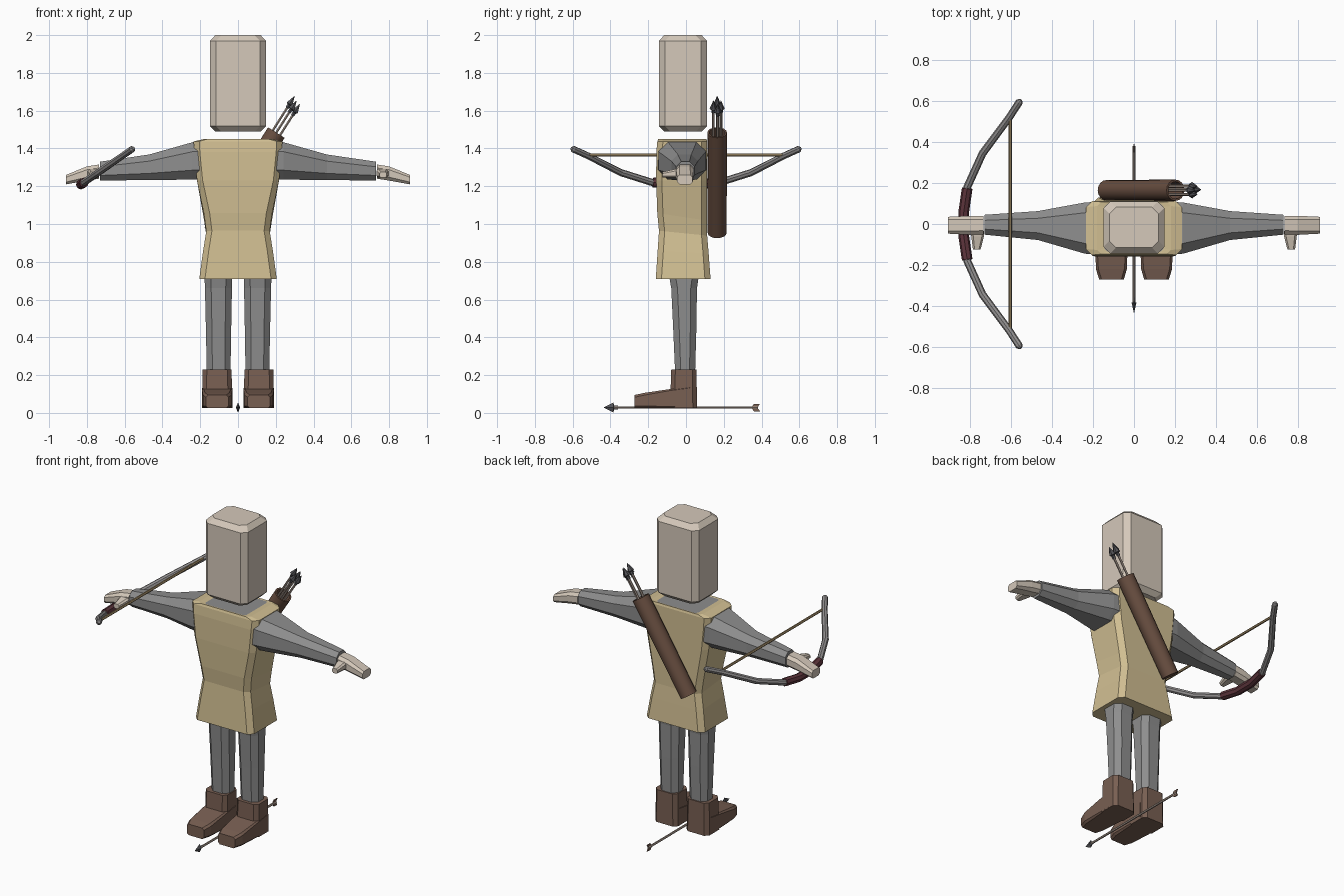
import bpy, bmesh, math
from mathutils import Vector

if "Cube" in bpy.data.objects:
    bpy.data.objects.remove(bpy.data.objects["Cube"])


def material(name, r, g, b):
    m = bpy.data.materials.new(name)
    m.diffuse_color = (r, g, b, 1)
    m.use_nodes = True
    m.node_tree.nodes["Principled BSDF"].inputs["Base Color"].default_value = m.diffuse_color
    return m


SKIN = material("pale skin", 0.66, 0.58, 0.49)
GREY = material("grey cloth", 0.27, 0.27, 0.27)
TUNIC = material("sand tunic", 0.64, 0.52, 0.29)
BOOT = material("boot brown", 0.19, 0.115, 0.085)
QUIVER = material("quiver leather", 0.14, 0.077, 0.052)
GRIP = material("maroon grip", 0.11, 0.035, 0.045)
LIMB = material("bow grey", 0.28, 0.27, 0.27)
STRING = material("tan string", 0.37, 0.27, 0.14)
SHAFT = material("pale wood", 0.42, 0.34, 0.29)
STEEL = material("dark steel", 0.085, 0.085, 0.095)


def loft(name, rings, mats, closed=False):
    """Skin a list of equal-length point rings, capped unless closed on itself."""
    bm = bmesh.new()
    vs = [[bm.verts.new(p) for p in r] for r in rings]
    n = len(vs[0])
    for a, b in zip(vs, vs[1:]):
        for i in range(n):
            bm.faces.new((a[i], a[(i + 1) % n], b[(i + 1) % n], b[i]))
    bm.faces.new(vs[0])
    cap = bm.faces.new(vs[-1])
    if len(mats) > 1:
        cap.material_index = 1
    bmesh.ops.recalc_face_normals(bm, faces=bm.faces)
    me = bpy.data.meshes.new(name)
    bm.to_mesh(me)
    bm.free()
    ob = bpy.data.objects.new(name, me)
    for m in mats:
        me.materials.append(m)
    bpy.context.collection.objects.link(ob)
    return ob


def octo(a0, a1, b0, b1, c):
    """Rectangle with chamfered corners, as 2D points."""
    return [(a0 + c, b0), (a1 - c, b0), (a1, b0 + c), (a1, b1 - c),
            (a1 - c, b1), (a0 + c, b1), (a0, b1 - c), (a0, b0 + c)]


def tube(name, pts, radii, mat, sides=8, axis=None):
    """Round section swept along a path."""
    pts = [Vector(p) for p in pts]
    rings = []
    for i, p in enumerate(pts):
        t = axis or (pts[min(i + 1, len(pts) - 1)] - pts[max(i - 1, 0)])
        t = t.normalized()
        u = t.cross(Vector((0, 0, 1))).normalized()
        v = t.cross(u)
        rings.append([p + radii[i] * (math.cos(k) * u + math.sin(k) * v)
                      for k in (2 * math.pi * j / sides for j in range(sides))])
    return loft(name, rings, [mat])


def arrow(name, tail, tip, head_r=0.02):
    tail, tip = Vector(tail), Vector(tip)
    d = (tip - tail).normalized()
    tube(name + "_shaft", [tail, tip - d * 0.05], [0.007] * 2, SHAFT, 6)
    return tube(name + "_head",
                [tip - d * 0.075, tip - d * 0.055, tip - d * 0.05, tip],
                [0.01, 0.011, head_r, 0.001], STEEL, 4 if head_r > 0.02 else 6)


# Head: chamfered block
loft("head", [[(x, y, z) for x, y in octo(-.148 + i, .148 - i, -.143 + i, .111 - i, .032)]
              for z, i in ((1.49, .028), (1.518, 0), (1.97, 0), (2.0, .028))], [SKIN])

# Tunic: z, half width, front, back, chamfer, slope; grey neckline cap
loft("tunic", [[(x, y, z - k * y) for x, y in octo(-w, w, f, b, c)]
               for z, w, f, b, c, k in (
                   (.71, .205, -.16, .13, .03, 0),
                   (.85, .185, -.15, .12, .03, .05),
                   (.95, .168, -.143, .112, .03, .1),
                   (1.035, .18, -.152, .112, .03, .15),
                   (1.23, .217, -.158, .112, .03, 0),
                   (1.38, .232, -.157, .112, .03, 0),
                   (1.437, .235, -.152, .112, .03, 0),
                   (1.45, .18, -.147, .108, .02, 0),
                   (1.448, .145, -.135, .098, .015, 0))], [TUNIC, GREY])

for side, s in (("left", 1), ("right", -1)):
    # Sleeve
    loft(side + "_arm", [[(s * x, y, z) for y, z in octo(*r)] for x, *r in (
        (.19, -.148, .108, 1.235, 1.437, .05),
        (.24, -.145, .105, 1.235, 1.433, .05),
        (.47, -.078, .063, 1.233, 1.368, .035),
        (.73, -.052, .045, 1.23, 1.33, .027))], [GREY])
    # Hand and thumb
    loft(side + "_hand", [[(s * x, y, z) for y, z in octo(*r)] for x, *r in (
        (.735, -.05, .04, 1.24, 1.315, .018),
        (.80, -.053, .04, 1.23, 1.305, .018),
        (.91, -.047, .035, 1.21, 1.26, .012))], [SKIN])
    loft(side + "_thumb", [[(s * x, y, z) for x, z in octo(*r)] for y, *r in (
        (-.02, .735, .80, 1.245, 1.295, .01),
        (-.06, .733, .795, 1.245, 1.29, .01),
        (-.125, .75, .787, 1.245, 1.275, .008))], [SKIN])
    # Leg
    loft(side + "_leg", [[(s * x, y, z) for x, y in octo(*r)] for z, *r in (
        (.2, .04, .165, -.057, .048, .03),
        (.45, .036, .17, -.068, .055, .032),
        (.66, .032, .175, -.078, .058, .033),
        (.74, .03, .178, -.092, .07, .034))], [GREY])
    # Boot shaft and foot
    loft(side + "_boot_shaft", [[(s * x, y, z) for x, y in octo(*r)] for z, *r in (
        (.025, .03, .19, -.085, .058, .022),
        (.23, .034, .187, -.078, .056, .022))], [BOOT])
    loft(side + "_boot_foot", [[(s * x, y, z) for x, z in octo(*r)] for y, *r in (
        (.02, .03, .19, .025, .138, .006),
        (-.085, .03, .19, .025, .126, .008),
        (-.22, .035, .186, .025, .106, .012),
        (-.272, .05, .17, .025, .095, .012))], [BOOT])

# Bow: curve lies in a tilted plane, height follows x
def bow_pt(x, y):
    return (x, y, 1.21 + (x + .83) * 0.69)


for side, s in (("back", 1), ("front", -1)):
    tube(side + "_bow_limb", [bow_pt(x, s * y) for x, y in (
        (-.825, .12), (-.815, .18), (-.74, .345), (-.61, .52), (-.56, .597), (-.553, .606))],
        [.018, .019, .019, .018, .018, .009], LIMB)
tube("bow_grip", [bow_pt(x, y) for x, y in (
    (-.815, -.175), (-.832, -.06), (-.832, .06), (-.815, .175))], [.026] * 4, GRIP)
tube("bow_string", [bow_pt(-.605, -.515), bow_pt(-.605, .515)], [.008] * 2, STRING, 6)

# Quiver: hollow leather tube slung across the back
base, rim = Vector((-.135, .165, .952)), Vector((.203, .165, 1.484))
axis = (rim - base).normalized()
quiver = tube("quiver", [base, rim, rim, rim - axis * .3], [.05, .052, .042, .04],
              QUIVER, 16, axis)
bpy.context.view_layer.objects.active = quiver
quiver.select_set(True)
bpy.ops.object.shade_smooth_by_angle(angle=math.radians(35))

# Arrows in the quiver
across = Vector((axis.z, 0, -axis.x))
for i, (a, dy, h) in enumerate(((-.022, 0, .215), (.0, .02, .2), (.0, -.02, .2), (.024, .003, .195))):
    off = across * a + Vector((0, dy, 0))
    arrow("quiver_arrow_%d" % i, rim + off - axis * .29, rim + off + axis * h)

# Loose arrow on the ground, with flat notched fletching
head = arrow("ground_arrow", (0, .38, .028), (0, -.435, .028), .026)
for v in head.data.vertices:
    v.co.x *= .45
for s in (1, -1):
    loft("fletching", [[(x, y, .028 + s * z) for y, z in (
        (.345, 0), (.36, .02), (.392, .02), (.378, 0))] for x in (-.003, .003)], [BOOT])
ground = min(v.co.z for v in head.data.vertices)
for v in head.data.vertices:
    v.co.z = max(v.co.z, 0)
